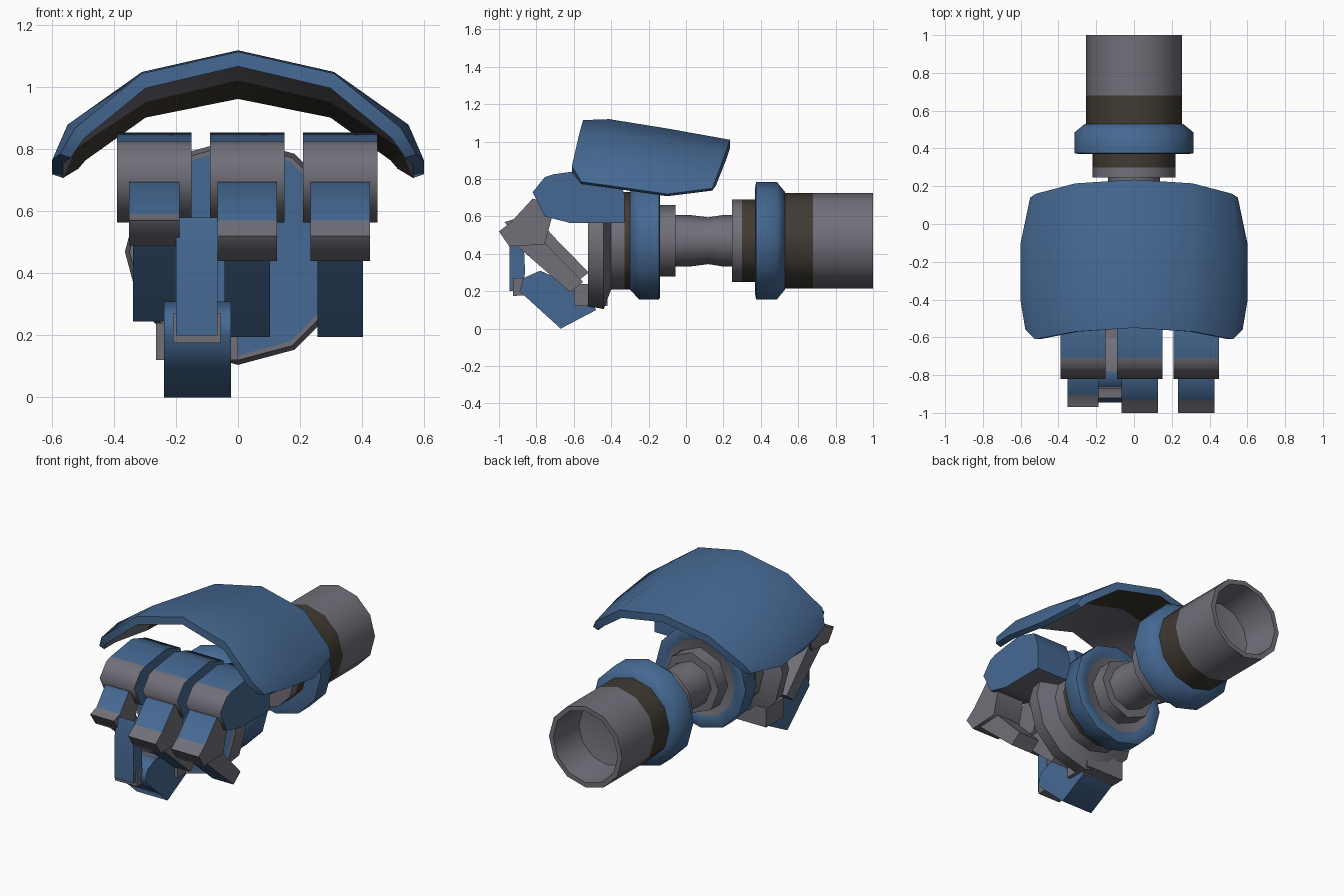
import bpy, bmesh, math

if "Cube" in bpy.data.objects:
    bpy.data.objects.remove(bpy.data.objects["Cube"])

CZ = 0.47  # height of the arm axis


def material(name, rgb):
    m = bpy.data.materials.new(name)
    m.diffuse_color = (*rgb, 1)
    m.use_nodes = True
    m.node_tree.nodes["Principled BSDF"].inputs["Base Color"].default_value = m.diffuse_color
    return m


MATS = [material("steel blue", (0.06, 0.14, 0.29)),
        material("warm grey", (0.165, 0.16, 0.19)),
        material("dark brown", (0.052, 0.043, 0.032))]
KEY = {"b": 0, "g": 1, "n": 2}


def finish(bm, name, angle=50):
    bmesh.ops.recalc_face_normals(bm, faces=bm.faces)
    me = bpy.data.meshes.new(name)
    bm.to_mesh(me)
    bm.free()
    for m in MATS:
        me.materials.append(m)
    me.shade_smooth()
    me.set_sharp_from_angle(angle=math.radians(angle))
    ob = bpy.data.objects.new(name, me)
    bpy.context.collection.objects.link(ob)
    return ob


def lathe(name, profile, colours, sides=12):
    """Turn (radius, y) points round the arm axis, one colour letter per band."""
    bm = bmesh.new()
    rings = []
    for r, y in profile:
        if r == 0:
            rings.append([bm.verts.new((0, y, CZ))] * sides)
        else:
            rings.append([bm.verts.new((r * math.cos(2 * math.pi * i / sides), y,
                                        CZ + r * math.sin(2 * math.pi * i / sides)))
                          for i in range(sides)])
    for a, b, c in zip(rings, rings[1:], colours):
        for i in range(sides):
            j = (i + 1) % sides
            vs = list(dict.fromkeys([a[i], a[j], b[j], b[i]]))
            bm.faces.new(vs).material_index = KEY[c]
    return finish(bm, name)


def prism(name, poly, x, half, edges, side):
    """Side outline (y, z) extruded across x, one colour letter per outline edge."""
    bm = bmesh.new()
    l = [bm.verts.new((x - half, y, z)) for y, z in poly]
    r = [bm.verts.new((x + half, y, z)) for y, z in poly]
    for cap in (l, r):
        bm.faces.new(cap).material_index = KEY[side]
    n = len(poly)
    for i in range(n):
        j = (i + 1) % n
        bm.faces.new((l[i], l[j], r[j], r[i])).material_index = KEY[edges[i]]
    return finish(bm, name, 75)


# Forearm: hollow tube, flared cuff and inner sleeve
lathe("forearm_tube", [(0.255, 0.52), (0.255, 0.68), (0.255, 1.0), (0.225, 1.0),
                       (0.2, 0.78), (0, 0.74)], "ngggg")
lathe("forearm_cuff", [(0, 0.37), (0.225, 0.37), (0.29, 0.37), (0.315, 0.375),
                       (0.315, 0.485), (0.26, 0.53), (0, 0.53)], "gbbbbb")
lathe("forearm_sleeve", [(0, 0.245), (0.22, 0.245), (0.22, 0.30), (0.22, 0.38)], "ggn")

# Wrist joint
lathe("wrist_rod", [(0.138, -0.06), (0.138, 0.02), (0.125, 0.12), (0.138, 0.2),
                    (0.138, 0.25)], "gggg", 8)
lathe("wrist_collar", [(0.19, -0.15), (0.19, -0.055), (0, -0.055)], "gg", 8)

# Hand: blue ring with a grey back plate, then the dished palm
lathe("hand_ring", [(0, -0.145), (0.24, -0.145), (0.25, -0.14), (0.305, -0.14), (0.315, -0.145),
                    (0.315, -0.25), (0.26, -0.30), (0, -0.30)], "gbbbbbb")
lathe("palm", [(0.26, -0.29), (0.26, -0.33), (0.26, -0.40), (0.365, -0.44), (0.35, -0.525),
               (0.335, -0.525), (0, -0.50)], "nggggb")

# Back-of-hand shield: outer and inner half grids, mirrored and joined by a rim
ROWS = [[(0, -.55, 1.115), (.31, -.57, 1.045), (.525, -.61, .87), (.575, -.56, .785)],
        [(0, -.41, 1.12), (.31, -.41, 1.05), (.55, -.41, .88), (.6, -.41, .765)],
        [(0, -.1, 1.07), (.31, -.1, 1.0), (.55, -.1, .84), (.6, -.1, .72)],
        [(0, .235, 1.01), (.31, .215, .95), (.52, .16, .80), (.55, .14, .75)]]
INSET = [(0, .047), (.012, .047), (.028, .035), (.035, .012)]
bm = bmesh.new()


def shield_grid(inner):
    grid = []
    for row in ROWS:
        pts = [(x - dx * inner, y, z - dz * inner) for (x, y, z), (dx, dz) in zip(row, INSET)]
        grid.append([bm.verts.new((-x, y, z)) for x, y, z in reversed(pts[1:])]
                    + [bm.verts.new(p) for p in pts])
    return grid


outer, inner = shield_grid(0), shield_grid(1)
for r in range(3):
    for i in range(6):
        for g in (outer, inner):
            f = bm.faces.new((g[r][i], g[r][i + 1], g[r + 1][i + 1], g[r + 1][i]))
            if g is inner:  # grey underside with a brown rear patch
                f.material_index = 2 if r == 2 else 1
loop = ([(0, i) for i in range(6)] + [(r, 6) for r in range(3)]
        + [(3, i) for i in range(6, 0, -1)] + [(r, 0) for r in range(3, 0, -1)])
for (a, b), (c, d) in zip(loop, loop[1:] + loop[:1]):
    bm.faces.new((outer[a][b], outer[c][d], inner[c][d], inner[a][b]))
finish(bm, "hand_shield")

# Three curled fingers; the first is curled slightly higher
PROX = [(-.82, .73), (-.755, .81), (-.71, .825), (-.5, .855), (-.36, .81), (-.33, .72),
        (-.33, .565), (-.62, .565), (-.755, .60)]
TIP = [(-.935, .48), (-.89, .43), (-.62, .195), (-.55, .25), (-.755, .46), (-.80, .52)]
for i, (x, dy, dz) in enumerate([(-.27, .03, .05), (.03, 0, 0), (.33, 0, 0)]):
    mid = [(-.80, .69), (-.82, .695), (-.935 + dy, .57 + dz * .4), (-1 + dy, .52 + dz),
           (-.945 + dy, .44 + dz), (-.755, .45 + dz), (-.70, .66)]
    prism(f"finger_{i + 1}_base", PROX, x, .12, "ggbbbbggg", "b")
    prism(f"finger_{i + 1}_middle", mid, x, .096 if i else .082, "bbggggg", "g")
    prism(f"finger_{i + 1}_tip", [(y + dy, z + dz) for y, z in TIP], x,
          .073 if i else .068, "bbgggg", "g")

# Thumb reaching forward under the palm, tip bent upward
prism("thumb_base", [(-.6, .12), (-.42, .12), (-.42, .24), (-.6, .24)], -.132, .132, "gggg", "g")
prism("thumb_body", [(-.78, .31), (-.87, .27), (-.89, .20), (-.67, 0), (-.48, .10), (-.55, .21)],
      -.13, .108, "bbbbgg", "b")
prism("thumb_joint", [(-.925, .27), (-.925, .175), (-.8, .18), (-.8, .27)], -.133, .077, "gggg", "g")
prism("thumb_tip", [(-.945, .45), (-.945, .2), (-.88, .2), (-.86, .3), (-.87, .5), (-.92, .58)],
      -.133, .067, "bbbggb", "b")
